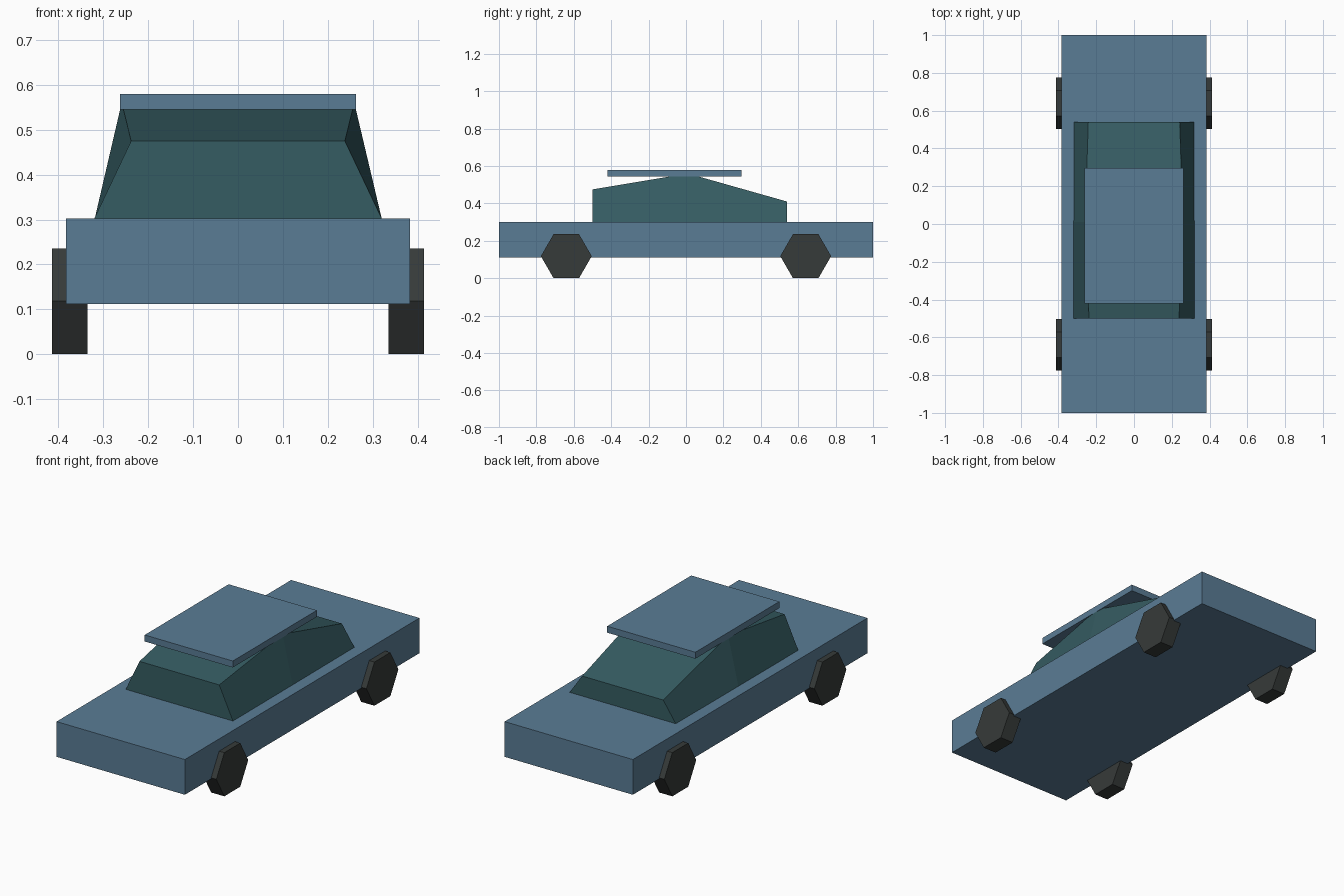
import bpy
import bmesh
import math

if "Cube" in bpy.data.objects:
    bpy.data.objects.remove(bpy.data.objects["Cube"])


def material(name, rgb):
    mat = bpy.data.materials.new(name)
    mat.diffuse_color = (*rgb, 1)
    mat.use_nodes = True
    mat.node_tree.nodes["Principled BSDF"].inputs["Base Color"].default_value = mat.diffuse_color
    return mat


PAINT = material("steel blue paint", (0.102, 0.202, 0.301))
GLASS = material("dark teal glass", (0.036, 0.107, 0.122))
RUBBER = material("dark grey rubber", (0.037, 0.043, 0.041))


def finish(bm, name, mat):
    bmesh.ops.recalc_face_normals(bm, faces=bm.faces)
    mesh = bpy.data.meshes.new(name)
    bm.to_mesh(mesh)
    bm.free()
    mesh.materials.append(mat)
    obj = bpy.data.objects.new(name, mesh)
    bpy.context.collection.objects.link(obj)
    return obj


def box(name, half_x, y0, y1, z0, z1, mat):
    bm = bmesh.new()
    bmesh.ops.create_cube(bm, size=1)
    for v in bm.verts:
        v.co.x *= 2 * half_x
        v.co.y = y0 if v.co.y < 0 else y1
        v.co.z = z0 if v.co.z < 0 else z1
    return finish(bm, name, mat)


# Body slab and overhanging roof plate
box("body", 0.383, -1, 1, 0.112, 0.302, PAINT)
box("roof", 0.263, -0.42, 0.296, 0.545, 0.58, PAINT)

# Cabin: three tapered sections (y, base half width, top half width, top z)
SECTIONS = [(-0.5, 0.32, 0.238, 0.475), (0.01, 0.319, 0.259, 0.56), (0.54, 0.317, 0.242, 0.41)]
bm = bmesh.new()
rings = [[bm.verts.new(p) for p in ((-b, y, 0.302), (b, y, 0.302), (t, y, z), (-t, y, z))]
         for y, b, t, z in SECTIONS]
for r0, r1 in zip(rings, rings[1:]):
    for i in range(4):
        j = (i + 1) % 4
        bm.faces.new((r0[i], r0[j], r1[j], r1[i]))
bm.faces.new(rings[0])
bm.faces.new(rings[-1])
finish(bm, "cabin", GLASS)

# Six-sided wheels
for side, sx in (("left", -1), ("right", 1)):
    for end, y in (("front", -0.64), ("rear", 0.64)):
        bm = bmesh.new()
        profile = [bm.verts.new((sx * 0.335, y + 0.136 * math.cos(a), 0.118 + 0.136 * math.sin(a)))
                   for a in (math.tau * i / 6 for i in range(6))]
        disc = bm.faces.new(profile)
        grown = bmesh.ops.extrude_face_region(bm, geom=[disc], use_keep_orig=True)
        for v in grown["geom"]:
            if isinstance(v, bmesh.types.BMVert):
                v.co.x = sx * 0.414
        finish(bm, f"{end}_{side}_wheel", RUBBER)
